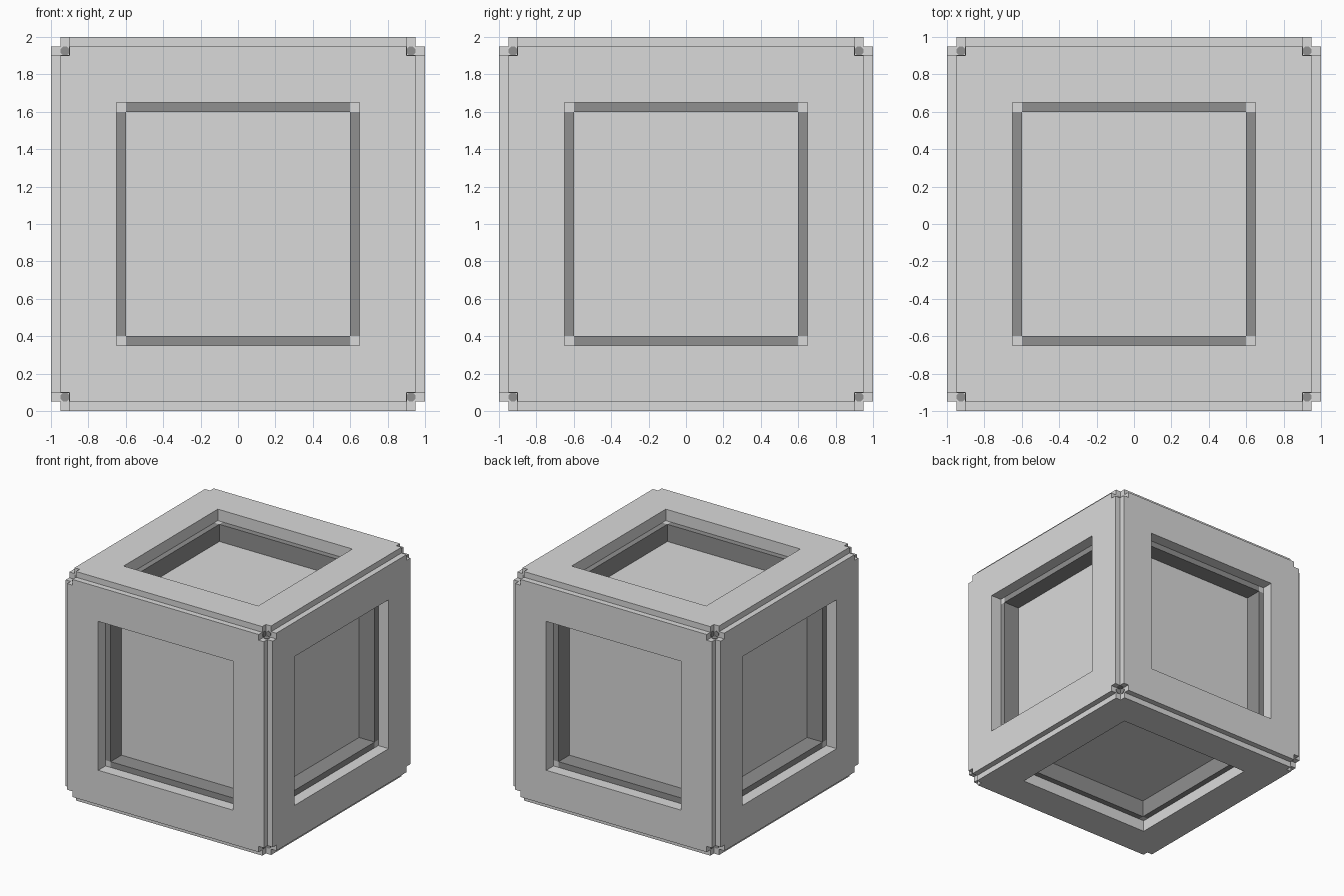
import bpy
import bmesh
from itertools import product
from mathutils import Matrix, Vector

if "Cube" in bpy.data.objects:
    bpy.data.objects.remove(bpy.data.objects["Cube"])


def make_material(name, value):
    mat = bpy.data.materials.new(name)
    mat.use_nodes = True
    color = (value, value, value, 1)
    mat.diffuse_color = color
    mat.node_tree.nodes["Principled BSDF"].inputs["Base Color"].default_value = color
    return mat


LIGHT = make_material("light grey", 0.7)
DARK = make_material("dark grey", 0.28)


def add_object(name, bm, turn, mats):
    bmesh.ops.recalc_face_normals(bm, faces=bm.faces)
    mesh = bpy.data.meshes.new(name)
    bm.to_mesh(mesh)
    bm.free()
    for mat in mats:
        mesh.materials.append(mat)
    obj = bpy.data.objects.new(name, mesh)
    obj.matrix_world = Matrix.Translation((0, 0, 1)) @ turn
    bpy.context.collection.objects.link(obj)


def grid_slab(coords, skip, top, bottom, paint=None):
    """Slab made of grid cells; skip(i, j) leaves a cell out, paint(i, j) picks its colour."""
    bm = bmesh.new()
    n = len(coords)
    verts = [[bm.verts.new((x, y, top)) for y in coords] for x in coords]
    for i, j in product(range(n - 1), repeat=2):
        if not skip(i, j):
            face = bm.faces.new((verts[i][j], verts[i + 1][j],
                                 verts[i + 1][j + 1], verts[i][j + 1]))
            face.material_index = paint(i, j) if paint else 0
    loose = [v for v in bm.verts if not v.link_faces]
    bmesh.ops.delete(bm, geom=loose, context='VERTS')
    out = bmesh.ops.extrude_face_region(bm, geom=bm.faces[:], use_keep_orig=True)
    moved = [g for g in out["geom"] if isinstance(g, bmesh.types.BMVert)]
    bmesh.ops.translate(bm, verts=moved, vec=(0, 0, bottom - top))
    # walls of a painted slab belong to the dark colour
    bm.normal_update()
    if paint:
        for face in bm.faces:
            if abs(face.normal.z) < 0.5:
                face.material_index = 1
    return bm


def is_corner(i, j, last):
    return i in (0, last) and j in (0, last)


sides = {
    "front": (0, -1, 0), "back": (0, 1, 0), "left": (1, 0, 0),
    "right": (-1, 0, 0), "top": (0, 0, 1), "bottom": (0, 0, -1),
}

for side, direction in sides.items():
    turn = Vector(direction).to_track_quat('Z', 'Y').to_matrix().to_4x4()

    # Outer frame with notched corners and a square opening
    frame = grid_slab((-0.95, -0.9, -0.65, 0.65, 0.9, 0.95),
                      lambda i, j: is_corner(i, j, 4) or (i, j) == (2, 2),
                      1.0, 0.9)
    add_object(side + "_frame", frame, turn, [LIGHT])

    # Dark inner bezel with light corner squares
    bezel = grid_slab((-0.65, -0.6, 0.6, 0.65),
                      lambda i, j: (i, j) == (1, 1), 0.9, 0.75,
                      lambda i, j: 0 if is_corner(i, j, 2) else 1)
    add_object(side + "_bezel", bezel, turn, [LIGHT, DARK])

    # Recessed panel
    panel = grid_slab((-0.6, 0.6), lambda i, j: False, 0.75, 0.7)
    add_object(side + "_panel", panel, turn, [LIGHT])

    # Dark pins set in the corner notches
    pins = bmesh.new()
    for sx, sy in product((-1, 1), repeat=2):
        bmesh.ops.create_cone(
            pins, cap_ends=True, segments=8, radius1=0.025, radius2=0.025, depth=0.008,
            matrix=Matrix.Translation((sx * 0.925, sy * 0.925, 0.9)) @ Matrix.Rotation(0.3927, 4, 'Z'))
    add_object(side + "_corner_pins", pins, turn, [DARK])
